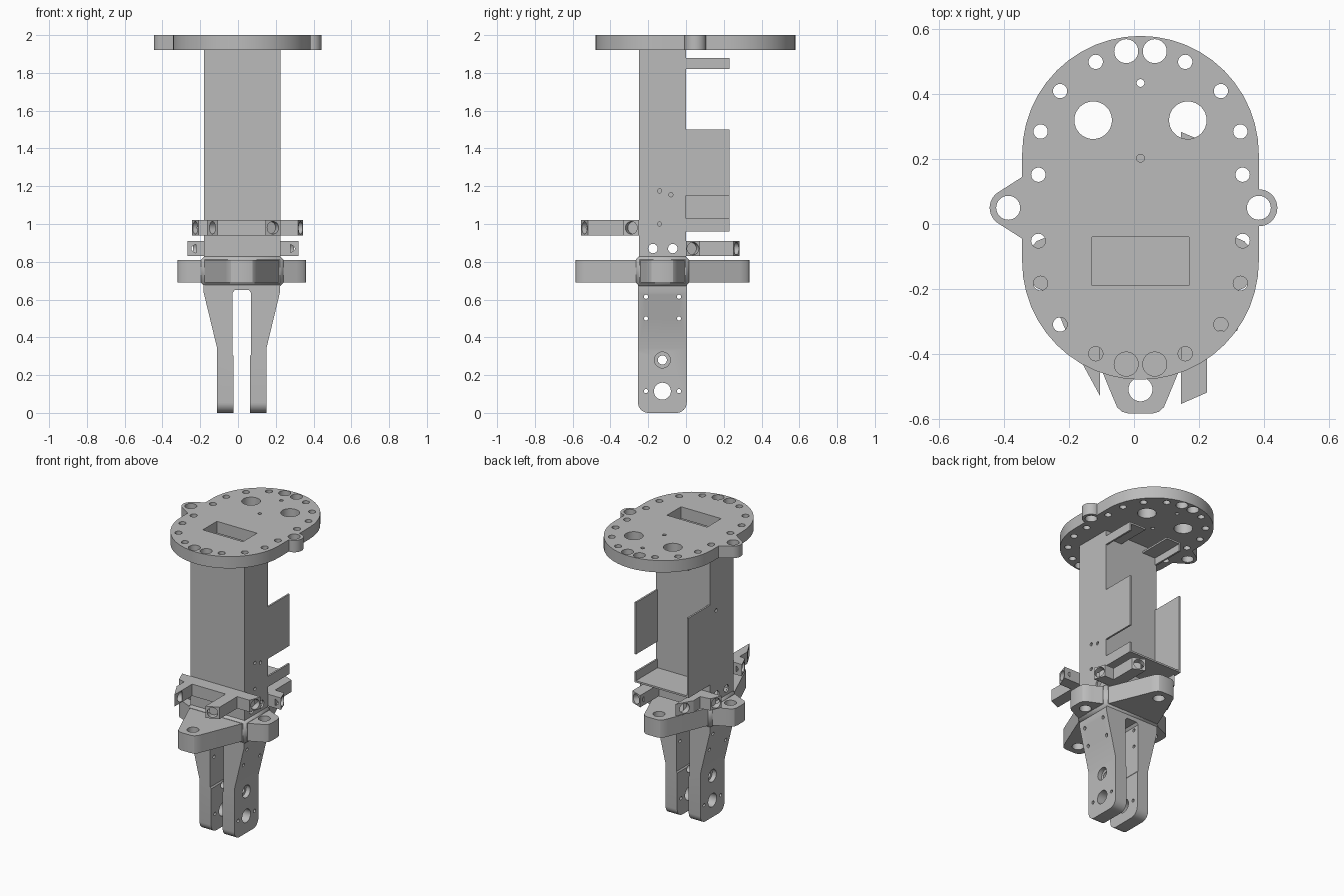
import bpy, bmesh, math
from mathutils import Vector

if "Cube" in bpy.data.objects:
    bpy.data.objects.remove(bpy.data.objects["Cube"])

grey = bpy.data.materials.new("machined grey")
grey.use_nodes = True
grey.diffuse_color = (0.5, 0.5, 0.5, 1)
grey.node_tree.nodes["Principled BSDF"].inputs["Base Color"].default_value = grey.diffuse_color

CX, CY = 0.02, -0.125              # column axis
LEFT, RIGHT = -0.18, 0.225         # column sides
FRONT, BACK = -0.25, 0.0
parts = []


def add(name, bm, keep=True):
    bmesh.ops.recalc_face_normals(bm, faces=bm.faces)
    mesh = bpy.data.meshes.new(name)
    bm.to_mesh(mesh)
    bm.free()
    ob = bpy.data.objects.new(name, mesh)
    bpy.context.scene.collection.objects.link(ob)
    if keep:
        parts.append(ob)
    else:
        ob.hide_render = True
    return ob


def prism(name, pts, axis, lo, hi, keep=True):
    """Extrude a 2D outline along an axis."""
    place = {"z": lambda a, b, c: (a, b, c),
             "y": lambda a, b, c: (a, c, b),
             "x": lambda a, b, c: (c, a, b)}[axis]
    bm = bmesh.new()
    face = bm.faces.new([bm.verts.new(place(a, b, lo)) for a, b in pts])
    ext = bmesh.ops.extrude_face_region(bm, geom=[face])
    verts = [v for v in ext["geom"] if isinstance(v, bmesh.types.BMVert)]
    bmesh.ops.translate(bm, verts=verts, vec=Vector(place(0, 0, hi - lo)))
    return add(name, bm, keep)


def box(name, x0, x1, y0, y1, z0, z1, keep=True):
    return prism(name, [(x0, y0), (x1, y0), (x1, y1), (x0, y1)], "z", z0, z1, keep)


def drill(center, direction, radius, length):
    """Cylinder cutter centred on a point."""
    bm = bmesh.new()
    bmesh.ops.create_cone(bm, cap_ends=True, segments=32, radius1=radius,
                          radius2=radius, depth=length)
    turn = Vector(direction).to_track_quat("Z", "Y").to_matrix()
    bmesh.ops.rotate(bm, verts=bm.verts, matrix=turn)
    bmesh.ops.translate(bm, verts=bm.verts, vec=Vector(center))
    return add("drill", bm, False)


def combine(ob, tools, operation="DIFFERENCE"):
    for tool in tools:
        mod = ob.modifiers.new("bool", "BOOLEAN")
        mod.operation, mod.solver, mod.object = operation, "EXACT", tool
    bpy.context.view_layer.update()
    graph = bpy.context.evaluated_depsgraph_get()
    mesh = bpy.data.meshes.new_from_object(ob.evaluated_get(graph))
    ob.modifiers.clear()
    ob.data = mesh
    for tool in tools:
        bpy.data.objects.remove(tool)


def arc(cx, cy, r, start, end, n=24):
    angles = [math.radians(start + (end - start) * i / n) for i in range(n + 1)]
    return [(cx + r * math.cos(a), cy + r * math.sin(a)) for a in angles]


# Top plate: rounded outline with two ears
Z0, Z1 = 1.92, 2.0
plate = prism("top_plate", arc(CX, 0.215, 0.365, 0, 180) + arc(CX, -0.115, 0.365, 180, 360),
              "z", Z0, Z1)
right_ear = prism("ear", arc(0.385, 0.05, 0.057, -90, 90) + [(0.3, 0.107), (0.3, -0.007)],
                  "z", Z0, Z1, False)
left_ear = prism("ear", arc(-0.388, 0.05, 0.057, 120, 240)
                 + [(-0.345, -0.045), (-0.3, -0.07), (-0.3, 0.17), (-0.345, 0.145)],
                 "z", Z0, Z1, False)
combine(plate, [right_ear, left_ear], "UNION")
holes = [(0.138, 0.5, 0.022), (0.248, 0.41, 0.022), (0.308, 0.285, 0.022),
         (0.315, 0.152, 0.022), (0.315, -0.052, 0.022), (0.308, -0.183, 0.022),
         (0.248, -0.31, 0.022), (0.138, -0.4, 0.022), (0.044, 0.533, 0.037),
         (0.044, -0.432, 0.037), (0.146, 0.32, 0.058)]
spots = [(CX + s * dx, y, r) for dx, y, r in holes for s in (-1, 1)]
spots += [(CX, 0.435, 0.012), (CX, 0.203, 0.012), (0.385, 0.05, 0.037), (-0.388, 0.05, 0.037)]
cutters = [drill((x, y, 1.96), (0, 0, 1), r, 0.3) for x, y, r in spots]
cutters.append(box("slot", -0.13, 0.17, -0.19, -0.04, 1.8, 2.1, False))
combine(plate, cutters)

# Hollow column
T = 0.012
column = box("column", LEFT, RIGHT, FRONT, BACK, 0.81, Z0)
cutters = [box("inside", LEFT + T, RIGHT - T, FRONT + T, BACK - T, 0.84, 2.1, False)]
cutters += [drill((CX, y, 0.87), (1, 0, 0), 0.025, 1) for y in (-0.175, -0.07)]
cutters += [drill((RIGHT, y, z), (1, 0, 0), 0.011, 0.1)
            for y, z in ((-0.14, 1.175), (-0.08, 1.155), (-0.14, 1.0))]
cutters.append(drill((LEFT, -0.065, 1.44), (1, 0, 0), 0.011, 0.1))
combine(column, cutters)

# Rear tray: floor and side fins
DEPTH = 0.23
box("tray_floor", LEFT, RIGHT, BACK, DEPTH, 0.96, 0.96 + T)
box("tray_left_fin", LEFT, LEFT + T, BACK, DEPTH, 0.96, 1.5)
box("tray_right_fin", RIGHT - T, RIGHT, BACK, DEPTH, 1.15, 1.5)
box("tray_right_lip", RIGHT - T, RIGHT, BACK, DEPTH, 0.96, 1.03)

# Upper rear brackets
for side, x0, x1, wall in (("left", LEFT, -0.07, LEFT), ("right", 0.1, RIGHT, RIGHT - T)):
    box(side + "_bracket_shelf", x0, x1, BACK, DEPTH, 1.88 - T, 1.88)
    box(side + "_bracket_wall", wall, wall + T, BACK, DEPTH, 1.82, 1.88)

# Hub and four-lobed flange
hub = box("hub", LEFT - 0.015, RIGHT + 0.015, FRONT - 0.015, BACK + 0.015, 0.67, 0.83)
bevel = hub.modifiers.new("chamfer", "BEVEL")
bevel.width, bevel.segments = 0.018, 1
outline, bolt_spots = [], []
for i in range(4):
    base, half, reach = ((0.2025, 0.125, 0.34), (0.125, 0.2025, 0.46))[i % 2]
    a = math.radians(90 * i)
    tip = [(reach - 0.05, 0.085), (reach - 0.02, 0.072), (reach - 0.006, 0.057), (reach, 0.035)]
    lobe = [(base, -half)] + [(d, -w) for d, w in tip] + [(d, w) for d, w in reversed(tip)]
    outline += [(CX + d * math.cos(a) - w * math.sin(a),
                 CY + d * math.sin(a) + w * math.cos(a)) for d, w in lobe]
    bolt_spots.append((CX + (reach - 0.075) * math.cos(a), CY + (reach - 0.075) * math.sin(a)))
flange = prism("flange", outline, "z", 0.69, 0.81)
combine(flange, [drill((x, y, 0.75), (0, 0, 1), 0.037, 0.4) for x, y in bolt_spots])


# Pronged clamps; depth is measured outward from the column face
def clamp(name, face, out, z0, z1, shift, stretch):
    def at(x, d):
        return (x, face + out * d * stretch)
    pts = [(-0.243 + shift, 0), (-0.21 + shift, 0.08), (-0.165, 0.09), (-0.165, 0.17),
           (-0.105, 0.28), (-0.105, 0.09), (0.145, 0.09), (0.145, 0.305), (0.225, 0.27),
           (0.225, 0.08), (0.318 + shift, 0.08), (0.345 + shift, 0)]
    ob = prism(name, [at(x, d) for x, d in pts], "z", z0, z1)
    ends = [(-0.227 + shift, 0.04, -0.92, 0.38), (-0.137, 0.225, -0.88, 0.48),
            (0.185, 0.2875, 0.4, 0.92), (0.332 + shift, 0.04, 0.94, 0.33)]
    tools = []
    for x, d, dx, dd in ends:
        px, py = at(x, d)
        tools.append(drill((px, py, (z0 + z1) / 2), (dx, out * dd, 0), 0.033, 0.08))
    combine(ob, tools)


clamp("front_clamp", FRONT, -1, 0.94, 1.02, 0, 1)
clamp("rear_clamp", BACK, 1, 0.83, 0.91, -0.024, 0.93)

# Forked clevis with rounded feet
half_fork = [(0.2025, 0.68), (0.2025, 0.64), (0.13, 0.34), (0.13, 0), (0.043, 0),
             (0.043, 0.3), (0.05, 0.31), (0.05, 0.635), (0.037, 0.65)]
fork = prism("fork", [(CX + x, z) for x, z in half_fork]
             + [(CX - x, z) for x, z in reversed(half_fork)], "y", FRONT - 0.004, BACK + 0.004)
R = 0.055
rounded = prism("rounding", arc(FRONT - 0.004 + R, R, R, 180, 270, 8)
                + arc(BACK + 0.004 - R, R, R, 270, 360, 8)
                + [(BACK + 0.004, 0.8), (FRONT - 0.004, 0.8)], "x", -0.5, 0.5, False)
combine(fork, [rounded], "INTERSECT")
through = [(CY, 0.115, 0.045), (CY, 0.28, 0.024), (-0.212, 0.115, 0.011), (-0.037, 0.115, 0.011)]
through += [(y, z, 0.011) for y in (-0.212, -0.037) for z in (0.5, 0.615)]
cutters = [drill((CX, y, z), (1, 0, 0), r, 1) for y, z, r in through]
cutters += [drill((CX + s * 0.13, CY, 0.28), (1, 0, 0), 0.042, 0.06) for s in (-1, 1)]
combine(fork, cutters)

# Material and shading
bpy.ops.object.select_all(action="DESELECT")
for ob in parts:
    ob.data.materials.clear()
    ob.data.materials.append(grey)
    for poly in ob.data.polygons:
        poly.material_index = 0
    ob.select_set(True)
bpy.context.view_layer.objects.active = parts[0]
bpy.ops.object.shade_smooth_by_angle(angle=math.radians(25))
